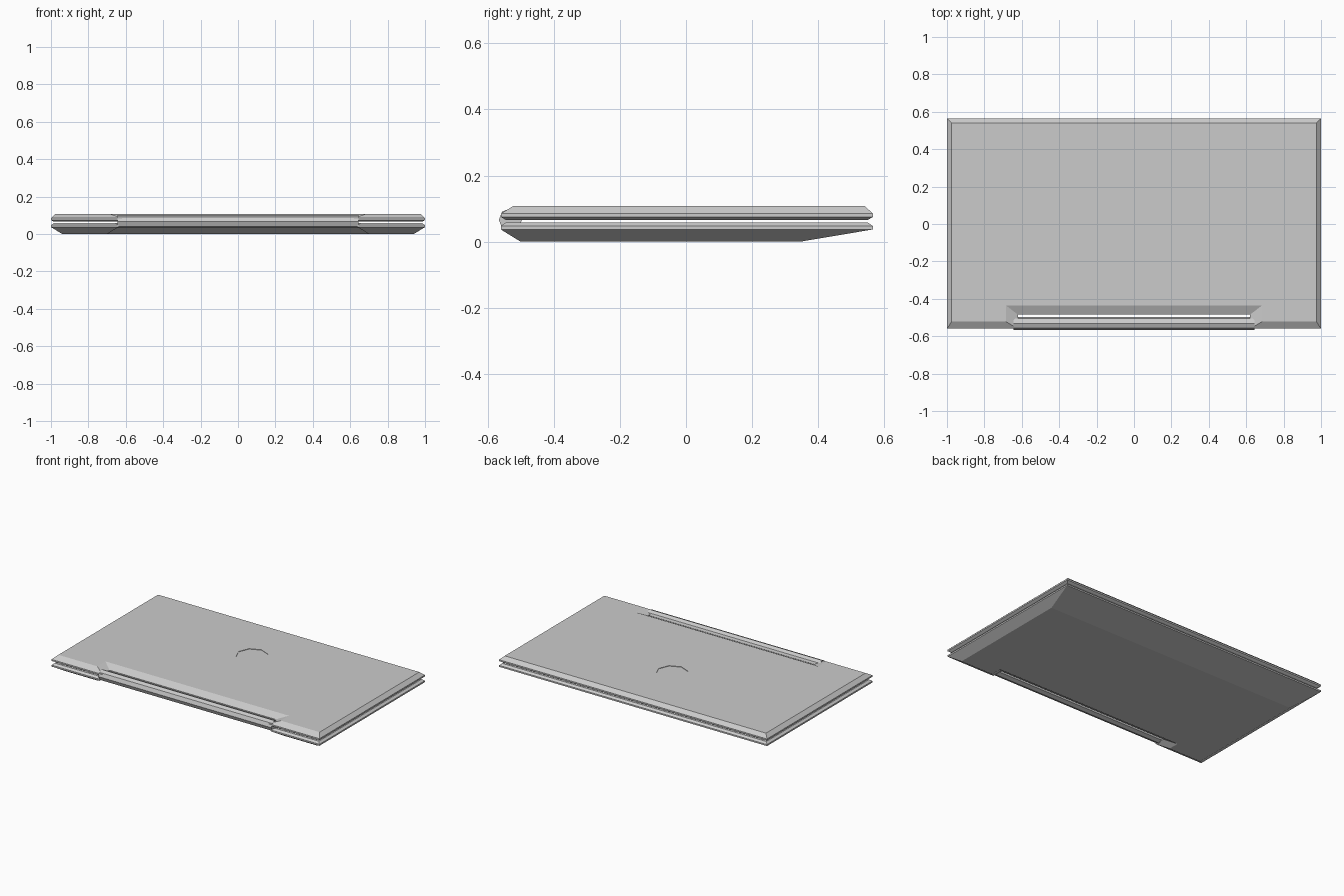
import bpy, bmesh, math

if "Cube" in bpy.data.objects:
    bpy.data.objects.remove(bpy.data.objects["Cube"])


def shell(name, levels):
    """Loft a slab with a hinge notch in its front edge.
    Level: half width, front y, back y, notch half width, notch y, z."""
    bm = bmesh.new()
    rings = []
    for w, yf, yb, nw, ny, z in levels:
        outline = [(-w, yf), (-nw, yf), (-nw, ny), (nw, ny),
                   (nw, yf), (w, yf), (w, yb), (-w, yb)]
        rings.append([bm.verts.new((x, y, z)) for x, y in outline])
    for a, b in zip(rings, rings[1:]):
        for i in range(8):
            j = (i + 1) % 8
            bm.faces.new((a[i], a[j], b[j], b[i]))
    bm.faces.new(rings[0][::-1])
    bm.faces.new(rings[-1])
    return finish(name, bm)


def prism(name, radius, depth, sides, location, rotation=(0, 0, 0)):
    bm = bmesh.new()
    bmesh.ops.create_cone(bm, cap_ends=True, segments=sides, radius1=radius,
                          radius2=radius, depth=depth)
    ob = finish(name, bm)
    ob.location = location
    ob.rotation_euler = rotation
    return ob


def finish(name, bm):
    bmesh.ops.recalc_face_normals(bm, faces=bm.faces[:])
    mesh = bpy.data.meshes.new(name)
    bm.to_mesh(mesh)
    bm.free()
    ob = bpy.data.objects.new(name, mesh)
    bpy.context.collection.objects.link(ob)
    return ob


# Base: long underside slope at the back, short chamfers elsewhere
shell("base", [
    (0.94, -0.50, 0.345, 0.70, -0.425, 0.0),
    (1.00, -0.56, 0.565, 0.64, -0.485, 0.037),
    (1.00, -0.56, 0.565, 0.64, -0.485, 0.047),
    (0.985, -0.545, 0.55, 0.655, -0.47, 0.058)])

# Closed lid with chamfered rim
lid = shell("lid", [
    (0.985, -0.545, 0.55, 0.64, -0.47, 0.066),
    (1.00, -0.56, 0.565, 0.62, -0.485, 0.075),
    (1.00, -0.56, 0.565, 0.62, -0.485, 0.085),
    (0.975, -0.522, 0.54, 0.685, -0.435, 0.108)])

# Shallow eight-sided recess in the lid
cutter = prism("recess_cutter", 0.1, 0.02, 8, (0, 0.15, 0.115))
cutter.hide_render = True
cutter.hide_viewport = True
cut = lid.modifiers.new("recess", 'BOOLEAN')
cut.operation = 'DIFFERENCE'
cut.solver = 'EXACT'
cut.object = cutter

# Hinge barrel lying in the notch
prism("hinge_barrel", 0.035, 1.29, 8, (0, -0.531, 0.066), (0, math.pi / 2, 0))
